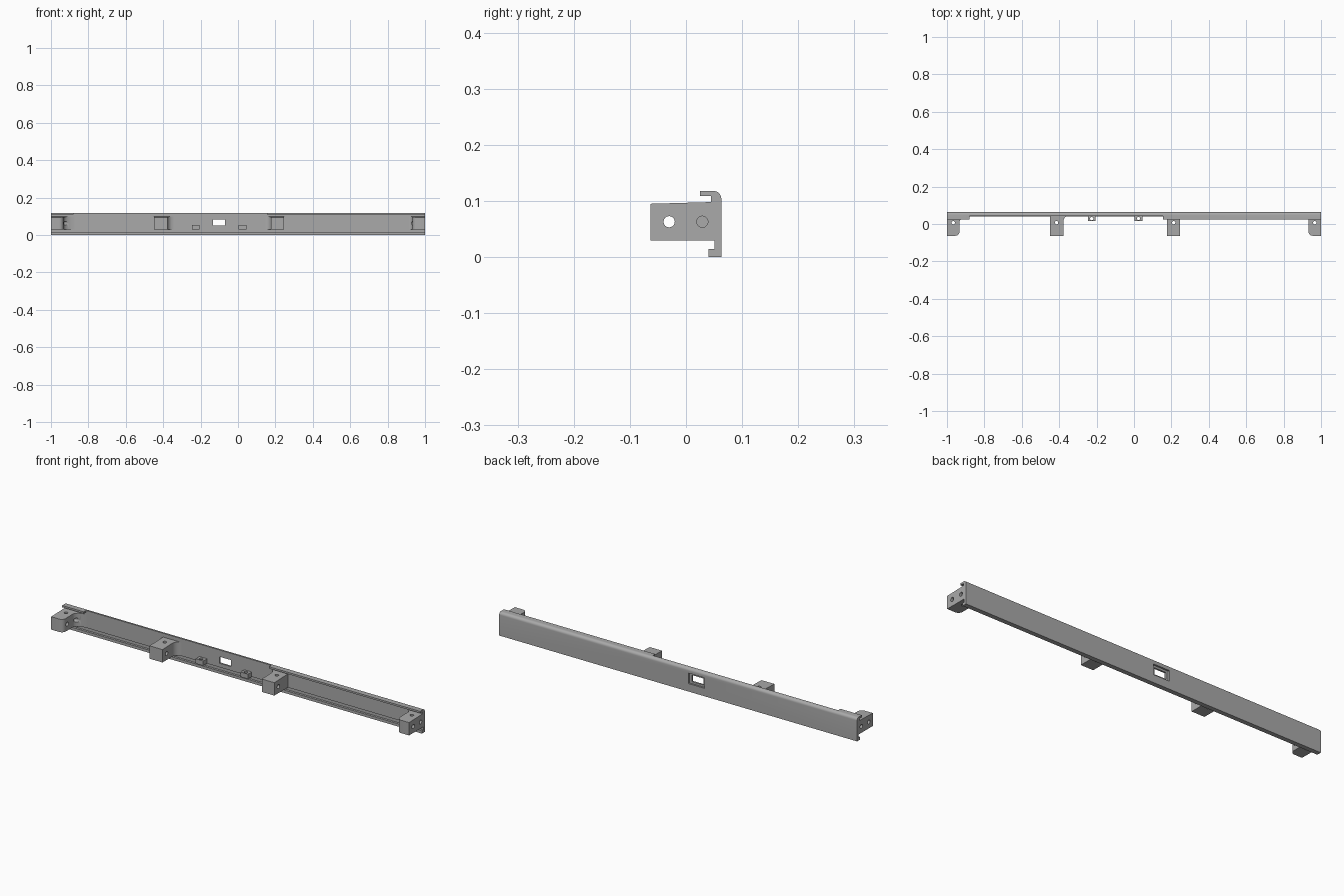
import bpy, bmesh, math
from mathutils import Matrix

cube = bpy.data.objects.get("Cube")
if cube:
    bpy.data.objects.remove(cube, do_unlink=True)

grey = bpy.data.materials.new("mid grey")
grey.use_nodes = True
COLOUR = (0.4, 0.4, 0.4, 1)
grey.diffuse_color = COLOUR
grey.node_tree.nodes["Principled BSDF"].inputs["Base Color"].default_value = COLOUR

WALL = 0.045   # inner face of the rail
BASE = 0.03    # underside of the brackets


def arc(cx, cy, rx, ry, a0, a1, n=6):
    return [(cx + rx * math.cos(math.radians(a0 + (a1 - a0) * i / n)),
             cy + ry * math.sin(math.radians(a0 + (a1 - a0) * i / n))) for i in range(n + 1)]


def finish(name, bm):
    bmesh.ops.recalc_face_normals(bm, faces=bm.faces)
    mesh = bpy.data.meshes.new(name)
    bm.to_mesh(mesh)
    bm.free()
    obj = bpy.data.objects.new(name, mesh)
    bpy.context.collection.objects.link(obj)
    mesh.materials.append(grey)
    return obj


def prism(name, points, lo, hi, axis):
    """Extrude an outline along x (points are y, z) or z (points are x, y)."""
    bm = bmesh.new()
    place = (lambda p: (lo, p[0], p[1])) if axis == "x" else (lambda p: (p[0], p[1], lo))
    face = bm.faces.new([bm.verts.new(place(p)) for p in points])
    new = bmesh.ops.extrude_face_region(bm, geom=[face])["geom"]
    step = (hi - lo, 0, 0) if axis == "x" else (0, 0, hi - lo)
    bmesh.ops.translate(bm, verts=[v for v in new if isinstance(v, bmesh.types.BMVert)], vec=step)
    return finish(name, bm)


def box(name, x, y, z):
    return prism(name, [(x[0], y[0]), (x[1], y[0]), (x[1], y[1]), (x[0], y[1])], z[0], z[1], "z")


def cylinder(name, centre, radius, depth, axis):
    bm = bmesh.new()
    turn = Matrix.Rotation(math.pi / 2, 4, "Y") if axis == "x" else Matrix()
    bmesh.ops.create_cone(bm, cap_ends=True, segments=24, radius1=radius, radius2=radius,
                          depth=depth, matrix=Matrix.Translation(centre) @ turn)
    return finish(name, bm)


def cut(obj, cutter):
    cutter.hide_render = True
    cutter.hide_viewport = True
    mod = obj.modifiers.new("cut", "BOOLEAN")
    mod.operation = "DIFFERENCE"
    mod.solver = "EXACT"
    mod.object = cutter


def apply_cuts(obj):
    """Bake the cuts, drop the cutters and shade the curved faces smoothly."""
    cutters = [m.object for m in obj.modifiers]
    dg = bpy.context.evaluated_depsgraph_get()
    baked = bpy.data.meshes.new_from_object(obj.evaluated_get(dg))
    obj.modifiers.clear()
    obj.data = baked
    for c in cutters:
        bpy.data.objects.remove(c, do_unlink=True)
    bpy.ops.object.select_all(action="DESELECT")
    obj.select_set(True)
    bpy.context.view_layer.objects.active = obj
    bpy.ops.object.shade_smooth_by_angle(angle=math.radians(35))


# Rail: wall with a hooked lip above and below
profile = [(0.04, 0), (0.063, 0)]
profile += arc(0.049, 0.104, 0.014, 0.014, 0, 90)
profile += [(0.025, 0.118), (0.025, 0.109), (WALL, 0.109), (WALL, BASE),
            (0.051, BASE), (0.051, 0.014), (0.04, 0.014)]
rail = prism("rail", profile, -1, 1, "x")
cut(rail, box("lip_notch", (-0.88, 0.155), (0, 0.0435), (0.105, 0.13)))
cut(rail, box("window_opening", (-0.135, -0.07), (0, 0.1), (0.05, 0.083)))
cut(rail, box("window_recess", (-0.147, -0.058), (0.054, 0.1), (0.04, 0.093)))
apply_cuts(rail)


def bracket(name, x0, x1, side, fillet, corner, end_hole):
    """Block on the rail; side (+1 or -1) is where it blends into the wall."""
    w, d = x1 - x0, -0.063
    # Outline with the blended side at u = w, mirrored for side -1
    pts = [(0, WALL), (0, d)]
    pts += arc(w - corner, d + corner, corner, corner, -90, 0) if corner else [(w, d)]
    fy = min(fillet, 0.035)
    pts += arc(w + fillet, WALL - fy, fillet, fy, 180, 90)
    outline = [(x0 + u, v) if side > 0 else (x1 - u, v) for u, v in pts]
    obj = prism(name, outline, BASE, 0.098, "z")
    # Slightly sloping top
    for v in obj.data.vertices:
        if v.co.z > 0.09:
            v.co.z = 0.0968 + 0.028 * v.co.y
    mid = (x0 + x1) / 2
    cut(obj, cylinder("side_hole", (mid, -0.03, 0.063), 0.01, 0.4, "x"))
    cut(obj, cylinder("top_hole", (mid, 0.007, 0.063), 0.009, 0.2, "z"))
    if end_hole:
        cut(obj, cylinder("end_hole", (mid, 0.029, 0.063), 0.01, 0.4, "x"))
    apply_cuts(obj)


bracket("right_end_bracket", -1, -0.933, 1, 0.058, 0.022, True)
bracket("right_middle_bracket", -0.45, -0.378, 1, 0.032, 0, False)
bracket("left_middle_bracket", 0.177, 0.247, -1, 0.03, 0, False)
bracket("left_end_bracket", 0.933, 1, -1, 0.02, 0.022, True)

# Small drilled lugs beside the window
for name, x in (("right_lug", -0.226), ("left_lug", 0.024)):
    lug = box(name, (x - 0.021, x + 0.021), (0.015, WALL), (BASE, 0.054))
    cut(lug, cylinder("lug_hole", (x, 0.029, 0.04), 0.009, 0.1, "z"))
    apply_cuts(lug)
